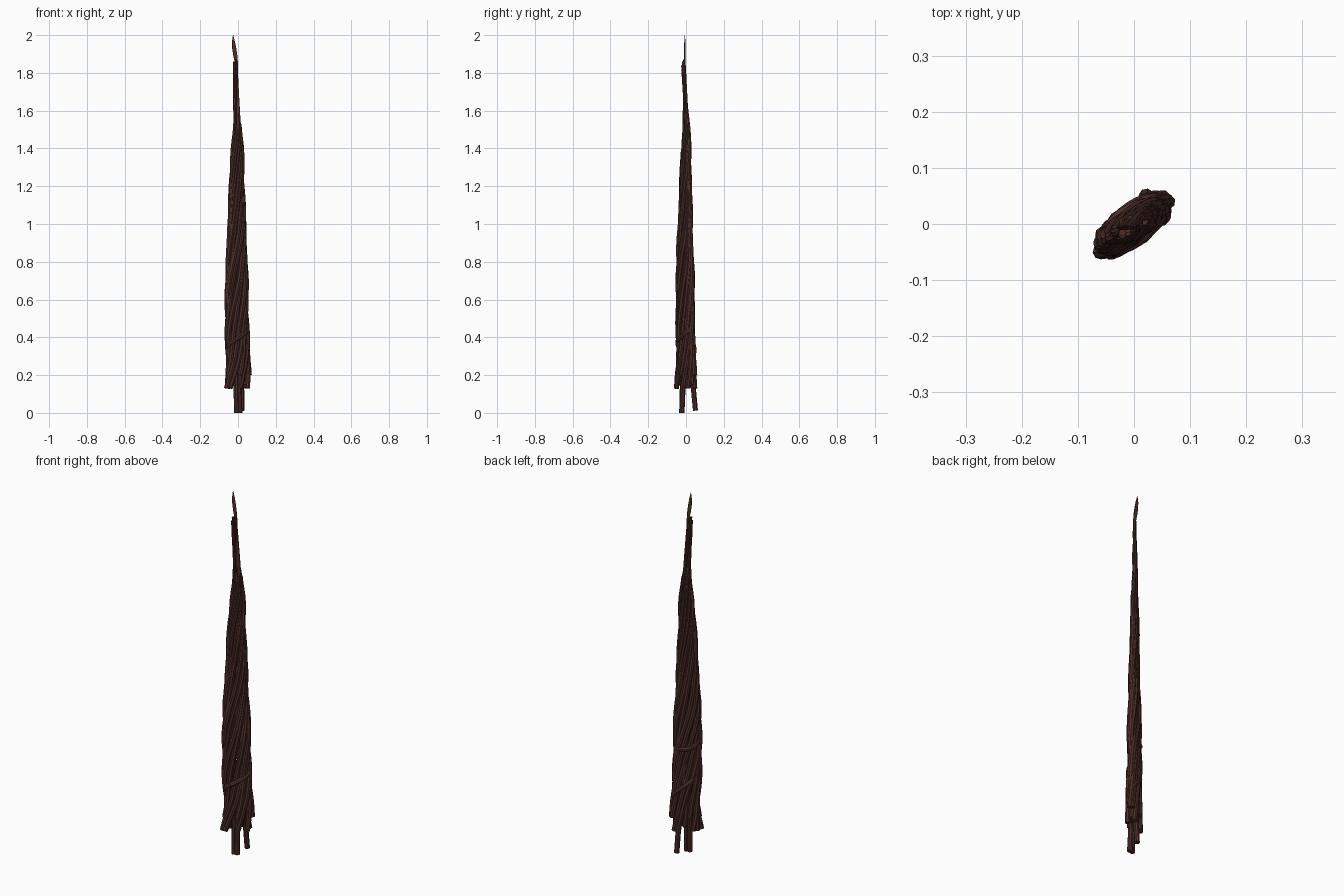
import bpy, math, random

if "Cube" in bpy.data.objects:
    bpy.data.objects.remove(bpy.data.objects["Cube"])
random.seed(4)

bark = bpy.data.materials.new("bark")
bark.diffuse_color = (0.075, 0.028, 0.022, 1)
bark.use_nodes = True
bark.node_tree.nodes["Principled BSDF"].inputs["Base Color"].default_value = bark.diffuse_color

# Bundle profile: z, centre x, centre y, outer half-length, outer half-width
PROFILE = [(0.0, 0.0, 0.0, 0.09, 0.045), (0.13, -0.002, 0.0, 0.092, 0.042),
           (0.3, 0.002, 0.0, 0.079, 0.037), (0.45, -0.006, -0.003, 0.079, 0.035),
           (0.7, -0.007, -0.005, 0.076, 0.033), (1.0, -0.007, -0.005, 0.063, 0.026),
           (1.2, -0.007, -0.003, 0.052, 0.023), (1.4, -0.003, 0.001, 0.042, 0.019),
           (1.5, -0.003, 0.002, 0.031, 0.017), (1.6, -0.007, -0.002, 0.025, 0.013),
           (1.7, -0.01, -0.006, 0.019, 0.011), (1.87, -0.016, -0.016, 0.016, 0.011)]
LEAN = math.radians(36)


def profile(z):
    for p, q in zip(PROFILE, PROFILE[1:]):
        if z <= q[0]:
            t = (z - p[0]) / (q[0] - p[0])
            return [a + (b - a) * t for a, b in zip(p[1:], q[1:])]
    return PROFILE[-1][1:]


def on_bundle(angle, z, inset):
    cx, cy, a, b = profile(z)
    u = max(a - inset, 0.002) * math.cos(angle)
    v = max(b - inset, 0.002) * math.sin(angle)
    return (cx + u * math.cos(LEAN) - v * math.sin(LEAN),
            cy + u * math.sin(LEAN) + v * math.cos(LEAN), z)


def tube(name, points, radii):
    cu = bpy.data.curves.new(name, 'CURVE')
    cu.dimensions = '3D'
    cu.bevel_depth = 1.0
    cu.bevel_resolution = 2
    cu.use_fill_caps = True
    sp = cu.splines.new('POLY')
    sp.points.add(len(points) - 1)
    for pt, co, r in zip(sp.points, points, radii):
        pt.co = (*co, 1)
        pt.radius = r
    ob = bpy.data.objects.new(name, cu)
    bpy.context.collection.objects.link(ob)
    cu.materials.append(bark)
    bpy.context.view_layer.objects.active = ob
    bpy.ops.object.select_all(action='DESELECT')
    ob.select_set(True)
    bpy.ops.object.convert(target='MESH')
    bpy.ops.object.shade_smooth_by_angle()
    return bpy.context.object


def thickness(z):
    return 0.0135 if z < 0.9 else max(0.0065, 0.0135 - (z - 0.9) * 0.0085)


def strand(name, start, z0, z1, turns, depth=0.0, phase=0.0):
    n = int((z1 - z0) / 0.045) + 2
    pts, radii = [], []
    for i in range(n):
        z = z0 + (z1 - z0) * i / (n - 1)
        r = thickness(z)
        wobble = 0.12 * math.sin(z * 7 + phase)
        ripple = 0.003 * (1 + math.sin(z * 11 + phase * 2))
        ang = start + wobble + turns * math.tau * (z - 0.13)
        pts.append(on_bundle(ang, z, r + ripple * min(1, r / 0.013) + depth))
        radii.append(r)
    return tube(name, pts, radii)


# Outer twisted strands
tops = [1.87, 1.42, 1.53, 1.86, 1.3, 1.5, 1.84, 1.45, 1.52, 1.8, 1.38, 1.5, 1.6]
for i, top in enumerate(tops):
    strand(f"outer_strand_{i}", i * math.tau / len(tops), 0.13 if i % 3 else 0.2,
           top, 0.62, 0, random.uniform(0, 6.28))

# Inner strands filling the core
for i in range(5):
    strand(f"inner_strand_{i}", i * math.tau / 5, 0.15, 1.3 + 0.07 * i, 0.5, 0.016, i)

# Two crossing wraps low on the bundle and one on the back
for k, (a0, a1, z0, z1) in enumerate([(2.6, 6.6, 0.33, 0.47), (-0.6, 2.9, 0.27, 0.46),
                                      (0.0, 3.0, 0.60, 0.64)]):
    pts = []
    for i in range(17):
        t = i / 16
        dip = -0.035 * math.sin(math.pi * t) if k == 2 else 0
        edge = 0.014 * (1 - math.sin(math.pi * t))
        pts.append(on_bundle(a0 + (a1 - a0) * t, z0 + (z1 - z0) * t + dip, 0.009 + edge))
    tube(f"wrap_strand_{k}", pts, [0.0125] * 17)

# Root ends that reach the ground
roots = [[(-0.008, -0.023, 0.0), (-0.010, -0.020, 0.12), (-0.012, -0.010, 0.3), (0.01, -0.012, 0.5)],
         [(0.010, -0.021, 0.0), (0.007, -0.016, 0.12), (0.012, -0.006, 0.3), (0.03, 0.005, 0.5)],
         [(0.022, 0.050, 0.012), (0.020, 0.040, 0.12), (0.008, 0.022, 0.3), (-0.01, 0.012, 0.5)]]
for i, pts in enumerate(roots):
    tube(f"root_{i}", pts, [0.0135] * 4)

# Thin pointed tip, flattened front to back
tip = [(-0.002, 0.0, 1.5), (0.0, -0.003, 1.65), (-0.008, -0.005, 1.78), (-0.008, -0.006, 1.85),
       (-0.014, -0.007, 1.89), (-0.020, -0.007, 1.93), (-0.024, -0.006, 1.965), (-0.026, -0.006, 2.0)]
ob = tube("tip", tip, [0.007, 0.008, 0.007, 0.008, 0.011, 0.011, 0.008, 0.001])
for v in ob.data.vertices:
    v.co.y = -0.006 + (v.co.y + 0.006) * 0.4
